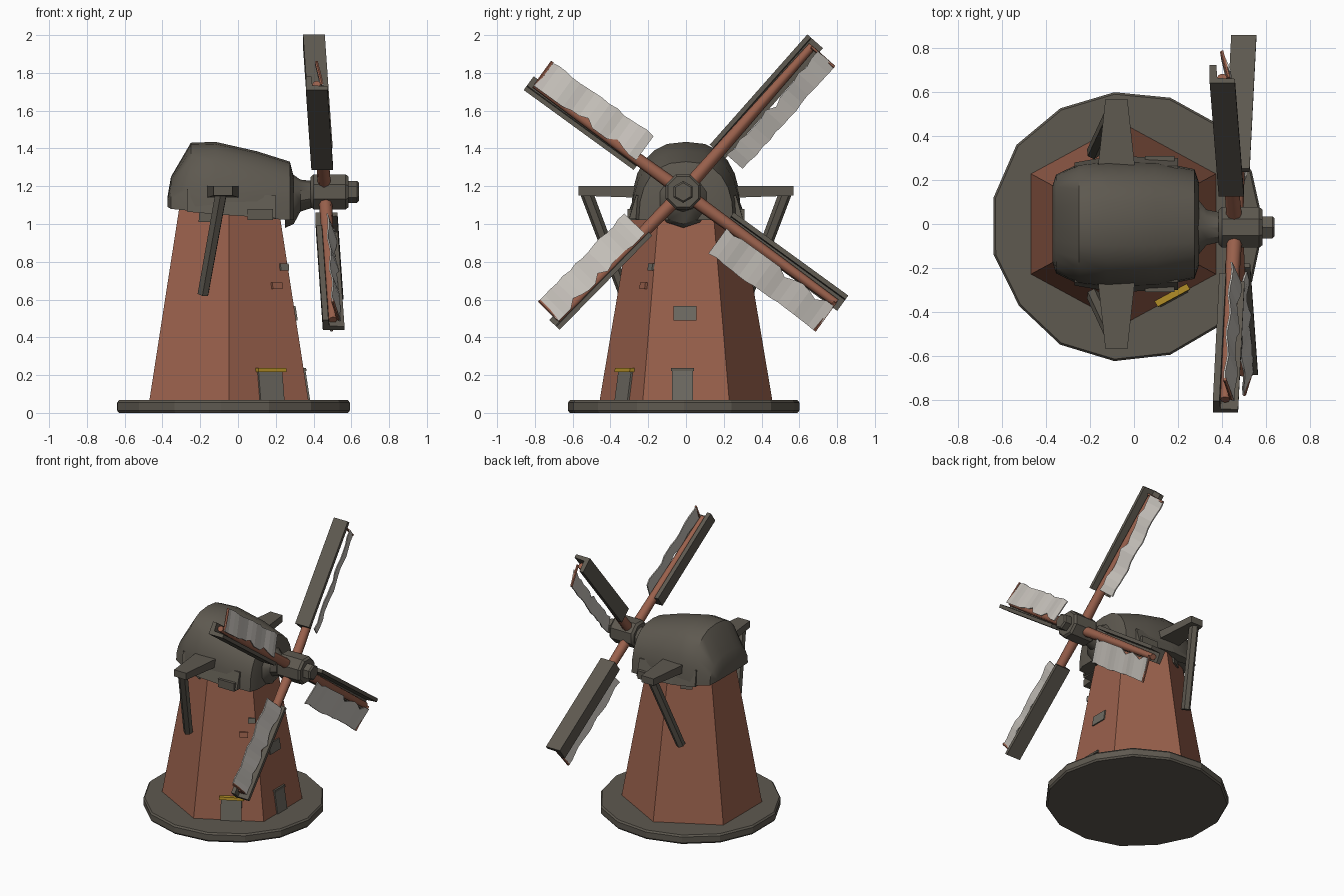
import bpy, bmesh, math, random
from mathutils import Vector

if "Cube" in bpy.data.objects:
    bpy.data.objects.remove(bpy.data.objects["Cube"])

random.seed(4)


def mat(name, r, g, b):
    m = bpy.data.materials.new(name)
    m.diffuse_color = (r, g, b, 1)
    m.use_nodes = True
    m.node_tree.nodes["Principled BSDF"].inputs["Base Color"].default_value = m.diffuse_color
    return m


DARK = mat("dark_grey_wood", 0.112, 0.100, 0.080)
RED = mat("red_brown_brick", 0.32, 0.118, 0.072)
PALE = mat("pale_canvas", 0.56, 0.53, 0.49)
GREY = mat("window_grey", 0.155, 0.145, 0.12)
GOLD = mat("yellow_trim", 0.45, 0.27, 0.02)


def make(name, verts, faces, material, smooth=None):
    me = bpy.data.meshes.new(name)
    me.from_pydata([tuple(v) for v in verts], [], faces)
    bm = bmesh.new()
    bm.from_mesh(me)
    bmesh.ops.recalc_face_normals(bm, faces=bm.faces)
    bm.to_mesh(me)
    bm.free()
    me.materials.append(material)
    ob = bpy.data.objects.new(name, me)
    bpy.context.collection.objects.link(ob)
    if smooth:
        bpy.ops.object.select_all(action='DESELECT')
        bpy.context.view_layer.objects.active = ob
        ob.select_set(True)
        bpy.ops.object.shade_smooth_by_angle(angle=math.radians(smooth))
    return ob


def loft(name, rings, material, smooth=None):
    """Skin a list of equal rings and close both ends."""
    n = len(rings[0])
    faces = [(i * n + j, i * n + (j + 1) % n, (i + 1) * n + (j + 1) % n, (i + 1) * n + j)
             for i in range(len(rings) - 1) for j in range(n)]
    faces += [tuple(range(n)), tuple((len(rings) - 1) * n + j for j in range(n))]
    return make(name, [v for r in rings for v in r], faces, material, smooth)


def box(name, lo, hi, material, f=lambda x, y, z: (x, y, z)):
    rings = [[f(x, y, z) for x, y in ((lo[0], lo[1]), (hi[0], lo[1]), (hi[0], hi[1]), (lo[0], hi[1]))]
             for z in (lo[2], hi[2])]
    return loft(name, rings, material)


def rod(name, a, b, ra, rb, material, n=8):
    a, b = Vector(a), Vector(b)
    q = (b - a).to_track_quat('Z', 'Y')
    rings = [[p + q @ Vector((r * math.cos(k * math.tau / n), r * math.sin(k * math.tau / n), 0))
              for k in range(n)] for p, r in ((a, ra), (b, rb))]
    return loft(name, rings, material, 50)


# Stone base: uneven many-sided slab with a small chamfer
radii = [0.62 + random.uniform(-0.008, 0.012) for _ in range(15)]
loft("base_slab", [[(-0.025 + r * s * math.cos(k * math.tau / 15), -0.01 + r * s * math.sin(k * math.tau / 15), z)
                    for k, r in enumerate(radii)]
                   for z, s in ((0, 0.985), (0.012, 1), (0.055, 1), (0.067, 0.985))], DARK)

# Six-sided tapering tower
CX, YS = -0.048, 0.94


def apothem(z):
    return 0.422 - 0.155 * (z - 0.06)


loft("tower", [[(CX + apothem(z) / math.cos(math.pi / 6) * math.cos(math.radians(30 + 60 * k)),
                 YS * apothem(z) / math.cos(math.pi / 6) * math.sin(math.radians(30 + 60 * k)), z)
                for k in range(6)] for z in (0.05, 0.4, 0.75, 1.12)], RED)


def on_wall(name, deg, u0, u1, z0, z1, depth, material):
    """Block lying on the tower face that points towards deg."""
    a = math.radians(deg)

    def f(u, d, z):
        r = apothem(z) + d
        return (CX + r * math.cos(a) - u * math.sin(a), YS * (r * math.sin(a) + u * math.cos(a)), z)
    return box(name, (u0, -0.02, z0), (u1, depth, z1), material, f)


# Doors, windows, loose bricks
on_wall("side_door", -60, -0.055, 0.09, 0.065, 0.22, 0.012, GREY)
on_wall("side_door_lintel", -60, -0.065, 0.105, 0.217, 0.237, 0.03, GOLD)
on_wall("front_door", 0, -0.08, 0.04, 0.065, 0.23, 0.009, GREY)
on_wall("front_door_lintel", 0, -0.085, 0.045, 0.222, 0.238, 0.014, DARK)
on_wall("front_window", 0, -0.07, 0.06, 0.49, 0.565, 0.009, GREY)
on_wall("wall_patch_grey", -60, 0.13, 0.18, 0.755, 0.79, 0.012, GREY)
on_wall("wall_patch_brick", -60, 0.07, 0.13, 0.655, 0.69, 0.015, RED)
for deg in (-120, 120):
    on_wall("small_window", deg, -0.02 if deg < 0 else -0.06, 0.06 if deg < 0 else 0.02, 1.01, 1.08, 0.012, DARK)

# Rounded cap lofted along x: (x, bottom, top, half width)
caps = ((-0.372, 1.09, 1.15, 0.17), (-0.355, 1.08, 1.25, 0.225), (-0.25, 1.07, 1.43, 0.275),
        (-0.12, 1.055, 1.435, 0.29), (0.10, 1.035, 1.385, 0.285), (0.275, 1.02, 1.33, 0.25),
        (0.295, 1.02, 1.25, 0.19))
loft("cap", [[(x, w * math.copysign(abs(math.cos(a)) ** 0.8, math.cos(a)), b + (t - b) * math.sin(a) ** 0.85)
              for a in (abs(math.pi * k / 12) for k in range(13))] for x, b, t, w in caps], DARK, 42)

# Cross beams, struts and eave blocks on both sides
for s in (-1, 1):
    loft("cross_beam", [[(-0.08 + w * i, s * y, z) for i, z in ((-1, z0), (1, z0), (1, 1.2), (-1, 1.2))]
                        for y, w, z0 in ((0.1, 0.095, 1.12), (0.27, 0.083, 1.14), (0.57, 0.05, 1.15))], DARK)
    rod("strut", (-0.09, s * 0.525, 1.16), (-0.185, s * 0.325, 0.63), 0.034, 0.032, DARK, 6)
    box("eave_block", (0.05, min(s * 0.2, s * 0.31), 1.02), (0.185, max(s * 0.2, s * 0.31), 1.08), DARK)
    # side eaves hanging over the wall
    loft("side_eave", [[(x, s * 0.22, z), (x, s * w, z), (x, s * 0.265, z + 0.12), (x, s * 0.22, z + 0.12)]
                       for x, w, z in ((-0.27, 0.28, 1.065), (-0.1, 0.31, 1.05), (0.2, 0.30, 1.03))], DARK)

# Shaft neck, hub and nose turned around the x axis
HY, HZ, HX = -0.015, 1.17, 0.46


def turned(name, profile, n):
    loft(name, [[(x, HY + r * math.cos((k + 0.5) * math.tau / n), zc + r * math.sin((k + 0.5) * math.tau / n))
                 for k in range(n)] for x, r, zc in profile], DARK, 35)


turned("shaft_neck", ((0.25, 0.15, 1.13), (0.295, 0.13, 1.13), (0.33, 0.085, 1.15), (0.42, 0.065, 1.16)), 10)
turned("hub", ((0.385, 0.085, HZ), (0.40, 0.1, HZ), (0.57, 0.1, HZ), (0.585, 0.088, HZ)), 8)
turned("hub_nose", ((0.57, 0.058, HZ), (0.63, 0.058, HZ), (0.64, 0.048, HZ)), 6)

# Four blades: (angle, length, board near edge, board far edge, sail start, sail end)
blades = ((48.5, 1.06, -0.06, 0.05, 0.04, 0.165), (144, 1.0, -0.06, 0.03, -0.01, 0.155),
          (225.5, 0.98, -0.045, 0.03, -0.01, 0.145), (-36, 1.03, -0.07, 0.03, 0.02, 0.19))
for deg, length, b0, b1, s0, s1 in blades:
    ca, sa = math.cos(math.radians(deg)), math.sin(math.radians(deg))

    def place(r, t, d):
        # r outwards, t clockwise, d forwards; the rotor leans back slightly
        return (HX + d - 0.07 * r * sa, HY + r * ca + t * sa, HZ + r * sa - t * ca)

    rod("blade_pole", place(0.04, 0, 0), place(length - 0.03, 0, -0.005), 0.036, 0.022, RED)
    # L-shaped wooden board
    prof = ((b0, -0.06), (b1, -0.06), (b1, -0.03), (b0 + 0.03, -0.025), (b0 + 0.025, 0.055), (b0, 0.055))
    loft("blade_board", [[place(r, t, d) for t, d in prof] for r in (0.28, length)], DARK)
    # Canvas sail with a torn inner edge and gentle waves
    n, rings = 15, []
    for i in range(n):
        r = 0.3 + (length - 0.33) * i / (n - 1)
        tear = random.choice((0, 0, 0.012, 0.03)) if 0 < i < n - 1 else 0
        wave = 0.006 * math.sin(i * 1.3)
        out = s1 - random.uniform(0, 0.012)
        front, back = 0.04 - 0.3 * tear + wave, 0.0 + wave
        rings.append([place(r, s0 + tear, front), place(r, out, back),
                      place(r, out, back - 0.008), place(r, s0 + tear, front - 0.008)])
    loft("sail", rings, PALE)
    # Wooden rib at the sail tip
    rod("sail_rib", place(length - 0.035, 0, 0.025), place(length - 0.035, s1 - 0.005, -0.006), 0.009, 0.009, RED, 5)
